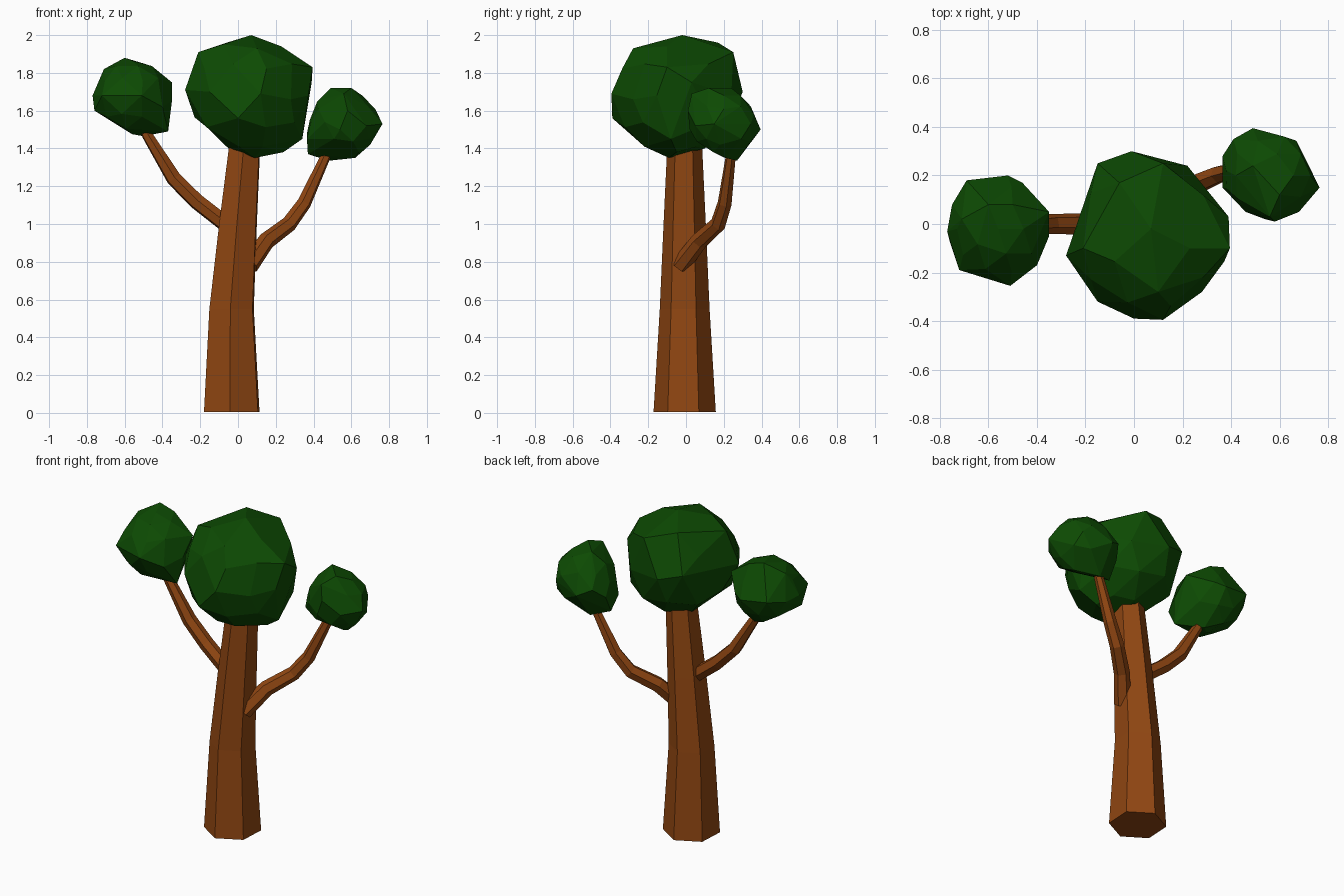
import bpy, bmesh, math
from mathutils import Vector, Matrix


def material(name, rgb):
    m = bpy.data.materials.new(name)
    m.diffuse_color = (*rgb, 1)
    return m


BARK = material("bark", (0.28, 0.062, 0.006))
LEAF = material("leaves", (0.004, 0.070, 0.001))


def finish(name, bm, mat):
    bmesh.ops.recalc_face_normals(bm, faces=bm.faces[:])
    me = bpy.data.meshes.new(name)
    bm.to_mesh(me)
    bm.free()
    me.materials.append(mat)
    bpy.context.collection.objects.link(bpy.data.objects.new(name, me))


def limb(name, path, ref, sides=6, phase=0, level=False):
    """Tapered faceted tube; path rows are x, y, z, radius."""
    bm = bmesh.new()
    pts = [Vector(p[:3]) for p in path]
    rings = []
    for i, p in enumerate(pts):
        t = (pts[min(i + 1, len(pts) - 1)] - pts[max(i - 1, 0)]).normalized()
        if level:
            t = Vector((0, 0, 1))
        u = Vector(ref)
        u = (u - t * u.dot(t)).normalized()
        v = t.cross(u)
        ring = []
        for k in range(sides):
            a = math.radians(phase) + math.tau * k / sides
            ring.append(bm.verts.new(p + path[i][3] * (u * math.cos(a) + v * math.sin(a))))
        rings.append(ring)
    for a, b in zip(rings, rings[1:]):
        for k in range(sides):
            j = (k + 1) % sides
            bm.faces.new((a[k], a[j], b[j], b[k]))
    bm.faces.new(rings[0][::-1])
    bm.faces.new(rings[-1])
    finish(name, bm, BARK)


def crown(name, center, radii, points, core):
    """Faceted leaf mass: hull of an ellipsoid core and outline points."""
    mat = Matrix.Translation(center) @ Matrix.Diagonal((*[r * core for r in radii], 1))
    ico = bmesh.new()
    bmesh.ops.create_icosphere(ico, subdivisions=2, radius=1, matrix=mat)
    cloud = [Vector(p) for p in points]
    gap = min(radii) * 0.3
    # keep core points only where no outline point is close by
    cloud += [v.co.copy() for v in ico.verts
              if all((v.co - Vector(p)).length > gap for p in points)]
    ico.free()
    bm = bmesh.new()
    for p in cloud:
        bm.verts.new(p)
    bmesh.ops.convex_hull(bm, input=bm.verts[:])
    loose = [v for v in bm.verts if not v.link_faces]
    bmesh.ops.delete(bm, geom=loose, context='VERTS')
    bmesh.ops.dissolve_limit(bm, angle_limit=math.radians(7),
                             verts=bm.verts[:], edges=bm.edges[:])
    finish(name, bm, LEAF)


# Trunk: leaning six-sided taper
limb("trunk", [(-0.033, -0.007, 0.005, 0.165), (-0.034, -0.007, 0.55, 0.132),
               (0.0, -0.007, 1.0, 0.112), (0.034, -0.007, 1.4, 0.093),
               (0.04, -0.007, 1.5, 0.088)], (1, 0, 0), phase=27, level=True)

# Branches
limb("left_branch", [(-0.04, -0.01, 0.98, 0.045), (-0.22, 0, 1.12, 0.044),
                     (-0.34, 0, 1.24, 0.042), (-0.48, -0.01, 1.47, 0.030),
                     (-0.51, -0.01, 1.56, 0.027)], (0, 1, 0), phase=10)
limb("right_branch", [(0.06, -0.03, 0.78, 0.050), (0.15, 0.07, 0.91, 0.046),
                      (0.27, 0.17, 1.00, 0.042), (0.35, 0.205, 1.11, 0.038),
                      (0.465, 0.237, 1.36, 0.027), (0.50, 0.23, 1.45, 0.024)],
     (-0.6, 0.8, 0), phase=10)

# Leaf masses
crown("main_crown", (0.06, -0.05, 1.68), (0.335, 0.345, 0.325), [
    (-.28, -.13, 1.71), (-.21, -.10, 1.91), (.07, -.02, 2.0), (.23, -.10, 1.94),
    (.395, -.10, 1.83), (.39, .03, 1.75), (.34, -.08, 1.45), (.24, -.05, 1.38),
    (.09, -.09, 1.35), (-.04, 0, 1.39), (-.23, -.03, 1.565),
    (-.22, .07, 1.72), (-.15, .25, 1.74), (-.01, .30, 1.70), (.22, .24, 1.68),
    (.28, -.28, 1.66), (.12, -.395, 1.69), (0, -.39, 1.56), (-.15, -.32, 1.70),
    (.10, -.28, 1.93), (-.06, .17, 1.96), (.12, .25, 1.91), (.13, -.22, 1.41),
    (.08, .10, 1.40)], core=0.98)
crown("left_crown", (-0.56, -0.02, 1.67), (0.21, 0.215, 0.205), [
    (-.77, -.03, 1.68), (-.71, .02, 1.82), (-.60, .08, 1.88), (-.50, .08, 1.85),
    (-.35, .05, 1.75), (-.35, -.05, 1.65), (-.37, -.08, 1.49), (-.5, .03, 1.465),
    (-.63, .02, 1.53), (-.76, -.07, 1.60), (-.72, -.19, 1.68), (-.51, -.255, 1.68),
    (-.40, -.17, 1.62), (-.46, .17, 1.69), (-.52, .20, 1.67), (-.69, .18, 1.69),
    (-.75, .08, 1.67)], core=0.95)
crown("right_crown", (0.56, 0.2, 1.53), (0.2, 0.19, 0.19), [
    (.365, .15, 1.45), (.38, .22, 1.55), (.42, .20, 1.65), (.49, .24, 1.72),
    (.60, .12, 1.72), (.765, .15, 1.53), (.70, .18, 1.42), (.62, .21, 1.35),
    (.48, .27, 1.335), (.37, .22, 1.37), (.365, .28, 1.48), (.41, .35, 1.54),
    (.49, .395, 1.50), (.62, .36, 1.58), (.71, .27, 1.53), (.68, .05, 1.52),
    (.58, .01, 1.60), (.46, .05, 1.54), (.54, .02, 1.50), (.56, .03, 1.69),
    (.52, .10, 1.42)], core=0.93)
